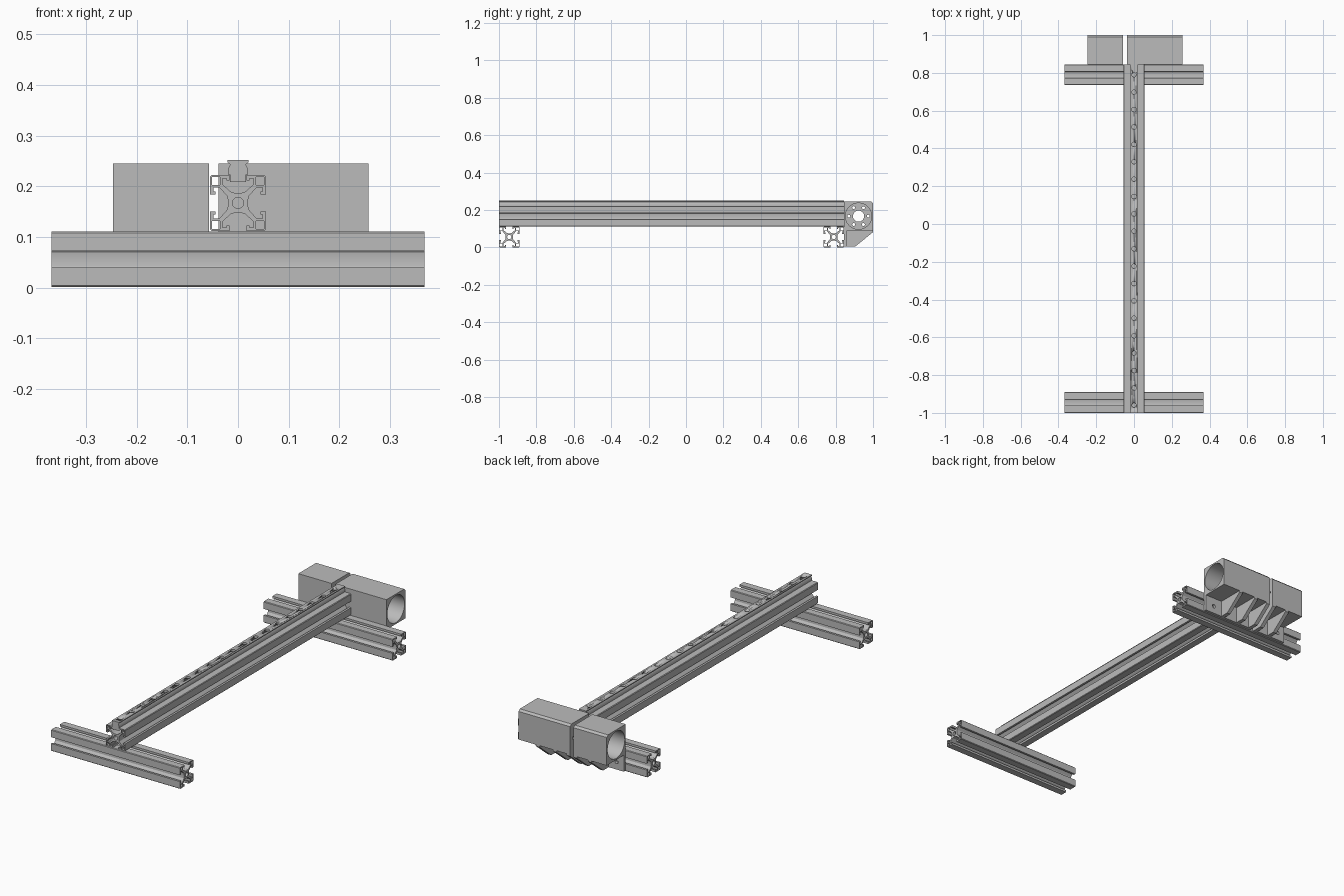
import bpy
import bmesh
from math import cos, sin, pi, radians
from mathutils import Matrix

cube = bpy.data.objects.get("Cube")
if cube:
    bpy.data.objects.remove(cube, do_unlink=True)

grey = bpy.data.materials.new("aluminium_grey")
grey.use_nodes = True
colour = (0.5, 0.5, 0.5, 1)
grey.diffuse_color = colour
grey.node_tree.nodes["Principled BSDF"].inputs["Base Color"].default_value = colour

# Local (u, v, w) axes sent to world axes
ALONG = {
    "x": Matrix(((0, 0, 1, 0), (1, 0, 0, 0), (0, 1, 0, 0), (0, 0, 0, 1))),
    "y": Matrix(((1, 0, 0, 0), (0, 0, 1, 0), (0, 1, 0, 0), (0, 0, 0, 1))),
    "z": Matrix.Identity(4),
}


def circle(u, v, r, n=32):
    return [(u + r * cos(2 * pi * i / n), v + r * sin(2 * pi * i / n)) for i in range(n)]


def rect(u0, v0, u1, v1):
    return [(u0, v0), (u1, v0), (u1, v1), (u0, v1)]


def shift(loops, du, dv):
    return [[(u + du, v + dv) for u, v in loop] for loop in loops]


def prism(name, loops, start, end, axis):
    """Extrude an outline with holes from start to end along an axis."""
    curve = bpy.data.curves.new(name, "CURVE")
    curve.dimensions = "2D"
    curve.fill_mode = "BOTH"
    curve.extrude = (end - start) / 2
    for loop in loops:
        spline = curve.splines.new("POLY")
        spline.points.add(len(loop) - 1)
        for point, (u, v) in zip(spline.points, loop):
            point.co = (u, v, 0, 1)
        spline.use_cyclic_u = True
    temp = bpy.data.objects.new(name + "_curve", curve)
    bpy.context.collection.objects.link(temp)
    graph = bpy.context.evaluated_depsgraph_get()
    mesh = bpy.data.meshes.new_from_object(temp.evaluated_get(graph))
    bpy.data.objects.remove(temp, do_unlink=True)
    mesh.transform(ALONG[axis] @ Matrix.Translation((0, 0, (start + end) / 2)))
    bm = bmesh.new()
    bm.from_mesh(mesh)
    bmesh.ops.remove_doubles(bm, verts=bm.verts, dist=1e-5)
    bmesh.ops.recalc_face_normals(bm, faces=bm.faces)
    bm.to_mesh(mesh)
    bm.free()
    mesh.materials.clear()
    mesh.materials.append(grey)
    mesh.shade_smooth()
    mesh.set_sharp_from_angle(angle=radians(30))
    mesh.name = name
    obj = bpy.data.objects.new(name, mesh)
    bpy.context.collection.objects.link(obj)
    return obj


def slot_profile():
    """Square T-slot section: one eighth, mirrored and turned four times."""
    eighth = [(0.013, 0.021), (0.031, 0.037), (0.031, 0.048), (0.023, 0.048),
              (0.023, 0.044), (0.0165, 0.044), (0.0165, 0.055), (0.052, 0.055)]
    side = [(-u, v) for u, v in reversed(eighth)] + [(0, 0.019)] + eighth
    outline = []
    for turn in range(4):
        c, s = (1, 0, -1, 0)[turn], (0, -1, 0, 1)[turn]
        outline += [(u * c - v * s, u * s + v * c) for u, v in side]
    holes = [circle(0, 0, 0.011, 20)]
    for a in (-1, 1):
        for b in (-1, 1):
            holes.append([(a * 0.0435 + u, b * 0.0435 + v)
                          for u, v in rect(-0.008, -0.008, 0.008, 0.008)])
    return [outline] + holes


# Slotted beams
section = slot_profile()
prism("main_beam", shift(section, 0, 0.167), -1, 0.845, "y")
prism("front_cross_beam", shift(section, -0.945, 0.056), -0.368, 0.368, "x")
prism("rear_cross_beam", shift(section, 0.79, 0.056), -0.368, 0.368, "x")

# Linear rail with a row of bolt holes
half = [(0.016, 0.208), (0.016, 0.223), (0.02, 0.223), (0.02, 0.234),
        (0.015, 0.243), (0.021, 0.247), (0.021, 0.252)]
rail = prism("guide_rail", [half + [(-u, v) for u, v in reversed(half)]], -1, 0.845, "y")
bolts = [circle(0, -0.96 + i * 0.0921, 0.012, 16) for i in range(20)]
cutter = prism("rail_hole_cutter", bolts, 0.225, 0.27, "z")
cutter.hide_render = True
cutter.hide_viewport = True
cut = rail.modifiers.new("bolt_holes", "BOOLEAN")
cut.operation = "DIFFERENCE"
cut.solver = "EXACT"
cut.object = cutter

# Rear housings: open sleeves closed on the inside by drilled end plates
cy, cz = 0.9225, 0.1675
shell = [(0.845, 0.09), (1, 0.09), (1, 0.235), (0.99, 0.245), (0.845, 0.245)]
sleeve = [shell, circle(cy, cz, 0.07, 48)]
plate = [shell, circle(cy, cz, 0.03)]
plate += [circle(u, v, 0.008, 12) for u, v in circle(cy, cz, 0.052, 6)]
prism("left_outer_sleeve", sleeve, 0.157, 0.257, "x")
prism("left_inner_sleeve", sleeve, 0, 0.157, "x")
prism("left_end_plate", plate, -0.038, 0, "x")
prism("right_sleeve", sleeve, -0.247, -0.075, "x")
prism("right_end_plate", plate, -0.075, -0.057, "x")

# Bolted flanges under the housings
for name, x0, x1, bolt in (("left", -0.038, 0.257, 0.205), ("right", -0.247, -0.057, -0.205)):
    prism(name + "_flange", [rect(x0, 0.005, x1, 0.09), circle(bolt, 0.045, 0.01, 16)],
          0.845, 0.86, "y")

# Sloped gussets bracing the flanges
brace = [(0.845, 0.005), (0.905, 0.005), (1, 0.082), (1, 0.09), (0.845, 0.09)]
for i, x in enumerate((0.137, 0.04, -0.038, -0.077, -0.16)):
    prism(f"gusset_{i + 1}", [brace], x, x + 0.02, "x")
